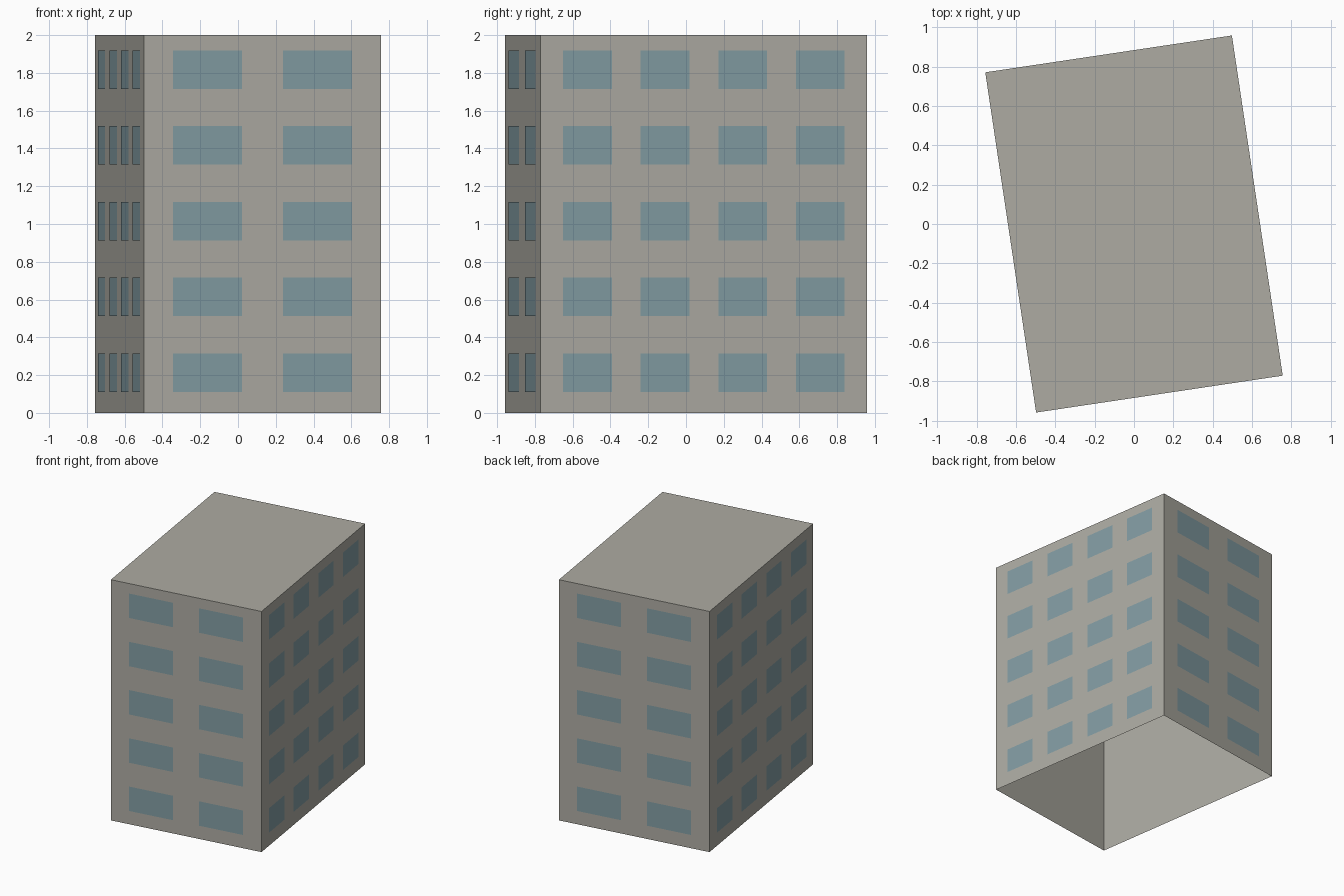
import bpy, bmesh, math
from mathutils import Matrix, Vector

cube = bpy.data.objects.get("Cube")
if cube:
    bpy.data.objects.remove(cube, do_unlink=True)

WIDTH, DEPTH, HEIGHT = 1.268, 1.749, 2.0
TURN = math.radians(8.5)
FLOORS = 5


def material(name, rgb):
    m = bpy.data.materials.new(name)
    m.use_nodes = True
    m.diffuse_color = (*rgb, 1)
    m.node_tree.nodes["Principled BSDF"].inputs["Base Color"].default_value = (*rgb, 1)
    return m


def add_object(name, bm, mat):
    mesh = bpy.data.meshes.new(name)
    bm.to_mesh(mesh)
    bm.free()
    mesh.materials.append(mat)
    ob = bpy.data.objects.new(name, mesh)
    ob.rotation_euler.z = TURN
    bpy.context.collection.objects.link(ob)
    return ob


concrete = material("concrete grey", (0.42, 0.41, 0.365))
glass = material("blue grey glass", (0.225, 0.335, 0.37))

# Building shell: walls and roof, open underneath
bm = bmesh.new()
bmesh.ops.create_cube(bm, size=1, matrix=Matrix.Translation((0, 0, HEIGHT / 2))
                      @ Matrix.Diagonal((WIDTH, DEPTH, HEIGHT, 1)))
floor = [f for f in bm.faces if f.normal.z < -0.5]
bmesh.ops.delete(bm, geom=floor, context='FACES_ONLY')
add_object("building_shell", bm, concrete)


# Window panes: a grid of flat plates just proud of one wall
def window_wall(name, angle, distance, columns, spacing, pane_width):
    bm = bmesh.new()
    turn = Matrix.Rotation(angle, 4, 'Z')
    for level in range(FLOORS):
        for col in range(columns):
            centre = Vector(((col - (columns - 1) / 2) * spacing,
                             -distance - 0.003, 0.213 + 0.401 * level))
            place = (turn @ Matrix.Translation(centre)
                     @ Matrix.Rotation(math.pi / 2, 4, 'X')
                     @ Matrix.Diagonal((pane_width, 0.203, 1, 1)))
            bmesh.ops.create_grid(bm, x_segments=1, y_segments=1, size=0.5, matrix=place)
    add_object(name, bm, glass)


for side, angle in (("front", 0), ("back", math.pi)):
    window_wall(side + "_windows", angle, DEPTH / 2, 2, 0.588, 0.37)
for side, angle in (("left", math.pi / 2), ("right", -math.pi / 2)):
    window_wall(side + "_windows", angle, WIDTH / 2, 4, 0.415, 0.26)
